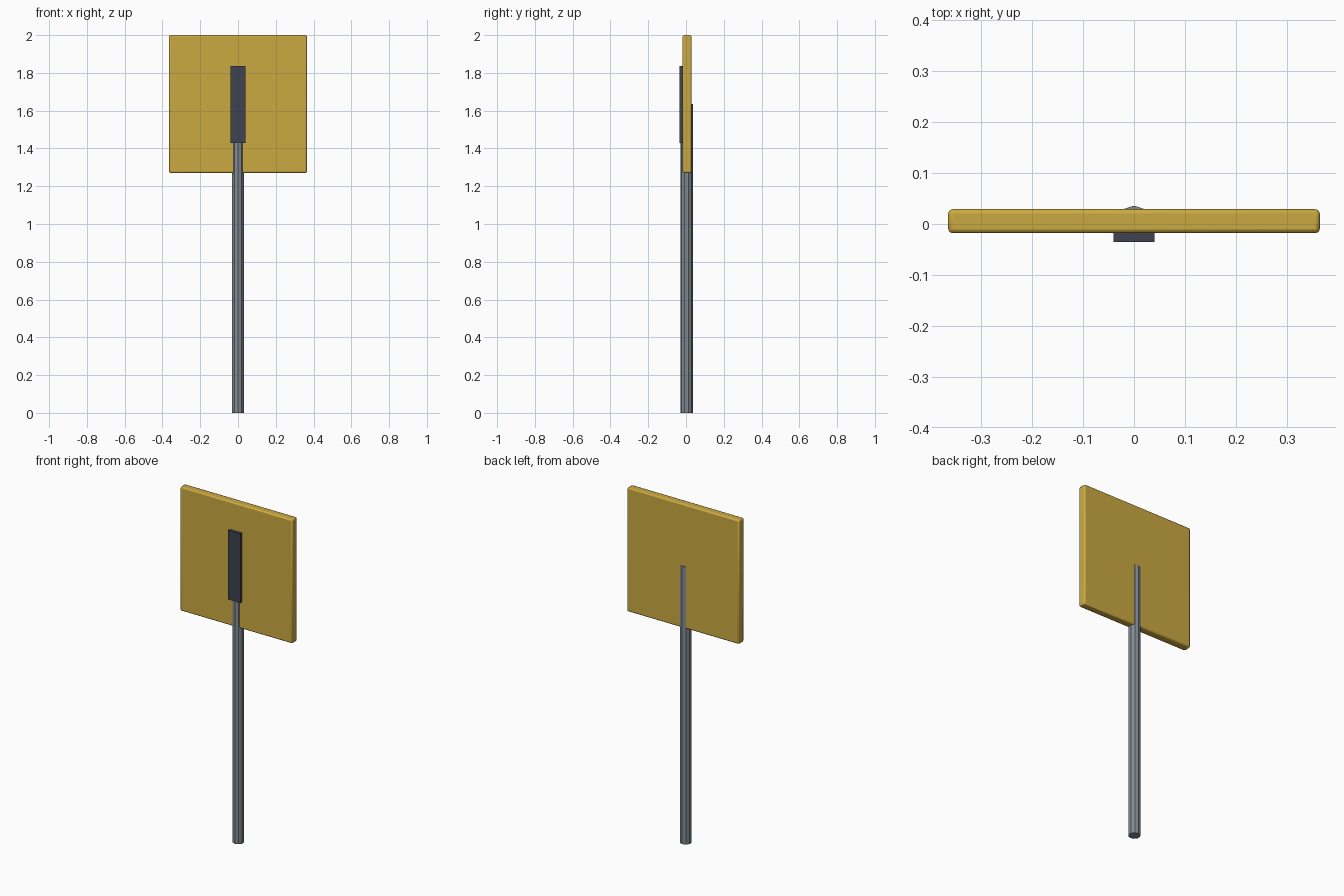
import bpy
import math

cube = bpy.data.objects.get("Cube")
if cube:
    bpy.data.objects.remove(cube, do_unlink=True)


def material(name, color):
    mat = bpy.data.materials.new(name)
    mat.use_nodes = True
    mat.diffuse_color = (*color, 1)
    mat.node_tree.nodes["Principled BSDF"].inputs["Base Color"].default_value = (*color, 1)
    return mat


gold = material("golden yellow", (0.60, 0.40, 0.055))
charcoal = material("dark slate", (0.05, 0.055, 0.08))
steel = material("steel grey", (0.22, 0.26, 0.30))


def box(name, low, high, mat):
    """Axis-aligned box between two corners."""
    centre = [(a + b) / 2 for a, b in zip(low, high)]
    bpy.ops.mesh.primitive_cube_add(size=1, location=centre)
    obj = bpy.context.object
    obj.name = name
    obj.scale = [b - a for a, b in zip(low, high)]
    bpy.ops.object.transform_apply(location=False, rotation=False, scale=True)
    obj.data.materials.append(mat)
    return obj


# Square sign board with softly rounded edges
board = box("sign_board", (-0.365, -0.018, 1.27), (0.365, 0.029, 2.0), gold)
bevel = board.modifiers.new("soft_edges", "BEVEL")
bevel.width = 0.008
bevel.segments = 2
bpy.ops.object.shade_smooth_by_angle(angle=math.radians(50))

# Raised bar on the front of the board
box("front_bar", (-0.04, -0.035, 1.43), (0.04, -0.016, 1.837), charcoal)

# Ten-sided post with a ridge facing front and back, running up through the board
post_height = 1.635
bpy.ops.mesh.primitive_cylinder_add(vertices=10, radius=0.033, depth=post_height,
                                    location=(0, 0.003, post_height / 2))
post = bpy.context.object
post.name = "post"
post.data.materials.append(steel)
